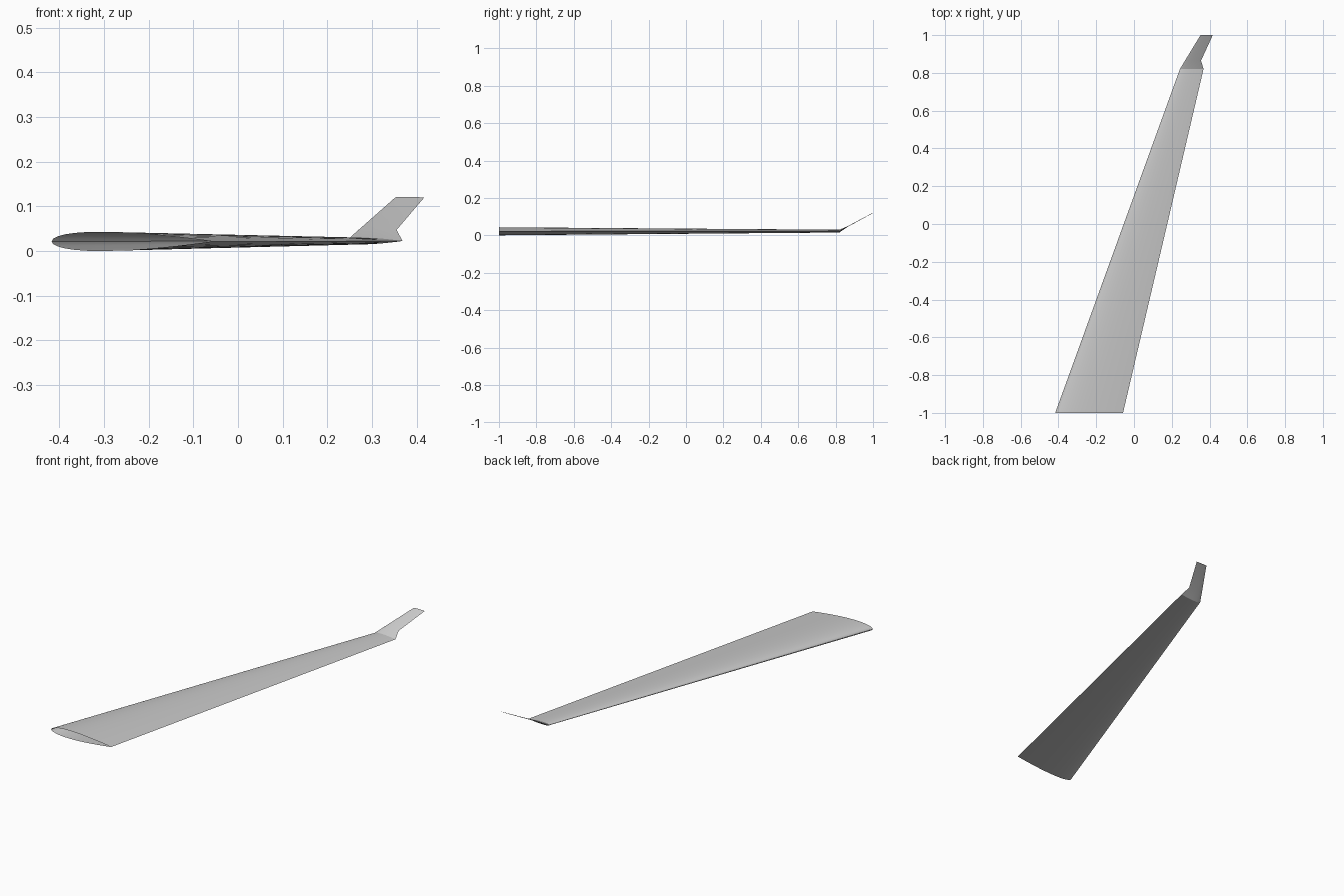
import bpy, bmesh, math

if "Cube" in bpy.data.objects:
    bpy.data.objects.remove(bpy.data.objects["Cube"])

# Single grey paint
grey = bpy.data.materials.new("light_grey")
grey.diffuse_color = (0.58, 0.58, 0.58, 1)
grey.use_nodes = True
grey.node_tree.nodes["Principled BSDF"].inputs["Base Color"].default_value = grey.diffuse_color

N = 16  # chordwise steps per side


def half_thickness(t):
    """Symmetric aerofoil, 12 percent thick, closed trailing edge."""
    return 0.6 * (0.2969 * math.sqrt(t) - 0.126 * t - 0.3516 * t**2
                  + 0.2843 * t**3 - 0.1036 * t**4)


def section(bm, lead_x, trail_x, y, z, thick):
    """Ring of points: trailing edge, over the top, leading edge, underside."""
    chord = trail_x - lead_x
    ring = []
    for i in range(2 * N):
        a = math.pi * i / N
        t = 0.5 + 0.5 * math.cos(a)
        h = max(half_thickness(t), 0) * chord * thick
        ring.append(bm.verts.new((lead_x + chord * t, y, z + (h if i <= N else -h))))
    return ring


def loft(name, stations):
    bm = bmesh.new()
    rings = [section(bm, *s) for s in stations]
    for a, b in zip(rings, rings[1:]):
        for i in range(2 * N):
            j = (i + 1) % (2 * N)
            bm.faces.new((a[i], b[i], b[j], a[j]))
    # close the outer end, leave the root open
    if name == "winglet":
        bm.faces.new(rings[-1])
    bmesh.ops.recalc_face_normals(bm, faces=bm.faces)
    # make sure the shell faces outward
    bm.faces.ensure_lookup_table()
    if max(bm.faces, key=lambda f: f.calc_center_median().z * abs(f.normal.z)).normal.z < 0:
        bmesh.ops.reverse_faces(bm, faces=bm.faces)
    mesh = bpy.data.meshes.new(name)
    bm.to_mesh(mesh)
    bm.free()
    mesh.materials.append(grey)
    ob = bpy.data.objects.new(name, mesh)
    bpy.context.collection.objects.link(ob)
    bpy.context.view_layer.objects.active = ob
    ob.select_set(True)
    bpy.ops.object.shade_smooth_by_angle(angle=math.radians(40))
    ob.select_set(False)


ROOT = (-0.417, -0.058, -1.0, 0.0216, 1.0)
TIP = (0.243, 0.368, 0.82, 0.0225, 1.0)

# Swept main wing
loft("main_wing", [ROOT, TIP])

# Upturned winglet, thinning quickly past the bend
loft("winglet", [TIP,
                 (0.270, 0.355, 0.865, 0.0475, 0.35),
                 (0.352, 0.417, 1.0, 0.1200, 0.25)])
